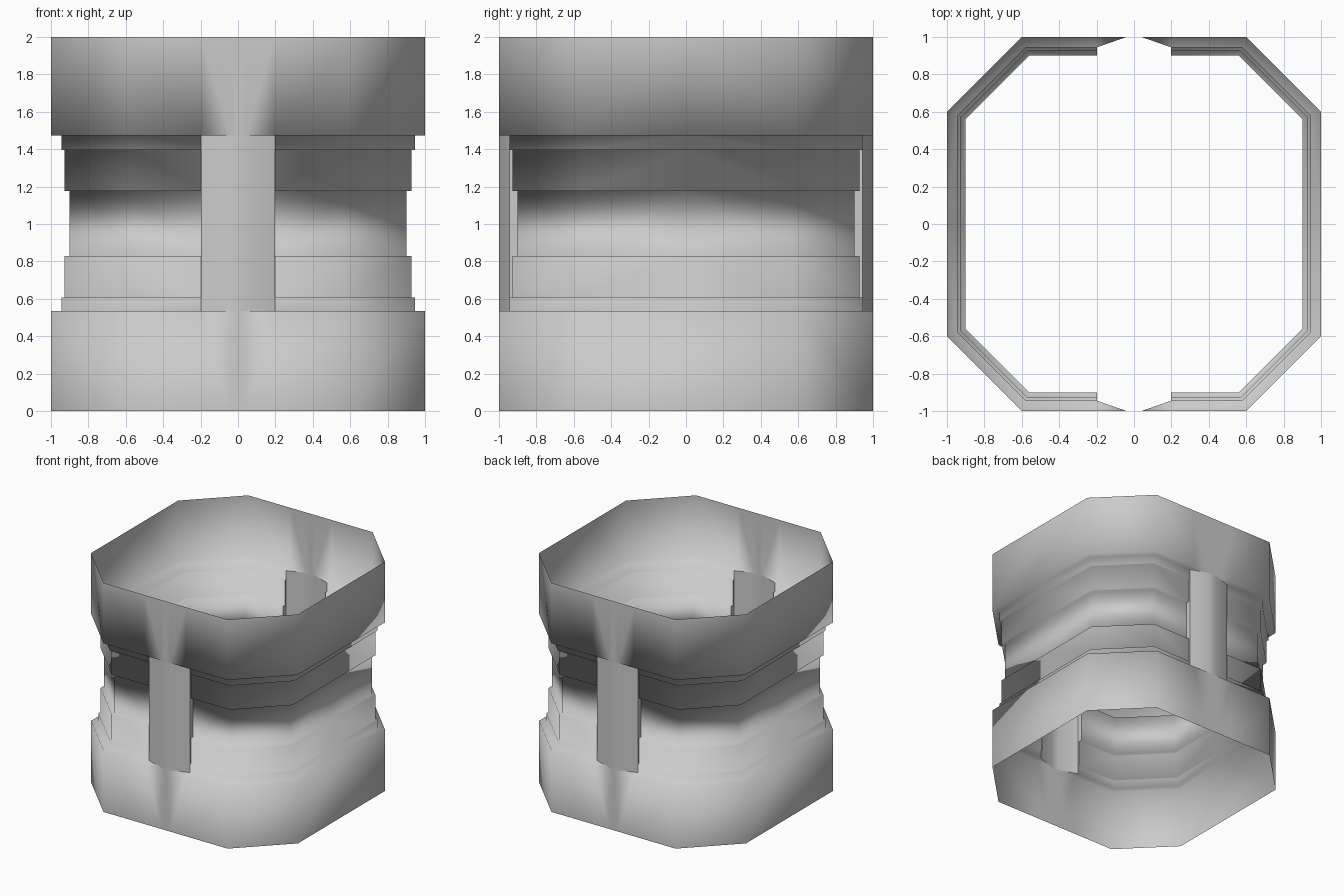
import bpy, bmesh, math

if "Cube" in bpy.data.objects:
    bpy.data.objects.remove(bpy.data.objects["Cube"])

K = math.tan(math.radians(22.5))
HALF = 0.197            # half width of the rib slot
NOSE = 0.04             # half width of the rib's flat front
IN = 0.055              # depth of the rib edge
# (z, inset) steps of the wall, bottom to top
PROFILE = [(0, 0), (.535, 0), (.535, IN), (.608, IN), (.608, .072), (.83, .072),
           (.83, .098), (1.177, .098), (1.177, .072), (1.395, .072),
           (1.395, IN), (1.472, IN), (1.472, 0), (2, 0)]


def make_object(name, faces):
    """Weld loose faces of one quarter, mirror to all four quarters, shade smooth."""
    bm = bmesh.new()
    for f in faces:
        bm.faces.new([bm.verts.new(p) for p in f])
    # mirror across x and y
    for axis in (0, 1):
        dup = bmesh.ops.duplicate(bm, geom=bm.verts[:] + bm.edges[:] + bm.faces[:])["geom"]
        for v in dup:
            if isinstance(v, bmesh.types.BMVert):
                v.co[axis] *= -1
        bmesh.ops.reverse_faces(bm, faces=[f for f in dup if isinstance(f, bmesh.types.BMFace)])
    bmesh.ops.remove_doubles(bm, verts=bm.verts[:], dist=1e-4)
    # join coplanar strips across the mirror planes
    for f in bm.faces:
        f.smooth = True
    mesh = bpy.data.meshes.new(name)
    bm.to_mesh(mesh)
    bm.free()
    ob = bpy.data.objects.new(name, mesh)
    bpy.context.collection.objects.link(ob)
    return ob


def path(z, d):
    """Quarter octagon outline from the rib slot to the side."""
    return [(HALF, d - 1, z), (.6 - d * K, d - 1, z), (1 - d, d * K - .6, z), (1 - d, 0, z)]


# octagonal stepped shell
shell = []
for lo, hi in zip(PROFILE, PROFILE[1:]):
    a, b = path(*lo), path(*hi)
    for i in range(3):
        shell.append([a[i], a[i + 1], b[i + 1], b[i]])
# band fronts above and below the rib
for z0, z1 in ((0, .535), (1.472, 2)):
    xs = (0, NOSE, HALF)
    for x0, x1 in zip(xs, xs[1:]):
        shell.append([(x0, -1, z0), (x1, -1, z0), (x1, -1, z1), (x0, -1, z1)])
# ledges closing the wedge between band and rib
tri = [(HALF, -1), (HALF, IN - 1), (NOSE, -1)]
shell.append([(x, y, .535) for x, y in tri])
shell.append([(x, y, 1.472) for x, y in reversed(tri)])
make_object("stepped_octagonal_shell", shell)

# front and back ribs: flat nose and slanted plates
ribs = []
section = [(0, -1), (NOSE, -1), (HALF, IN - 1)]
for (x0, y0), (x1, y1) in zip(section, section[1:]):
    ribs.append([(x0, y0, .535), (x1, y1, .535), (x1, y1, 1.472), (x0, y0, 1.472)])
make_object("front_and_back_ribs", ribs)

# stepped side walls joining ribs to the recessed wall
steps = [(HALF, d - 1, z) for z, d in PROFILE[3:11]]
make_object("rib_side_walls", [steps])
